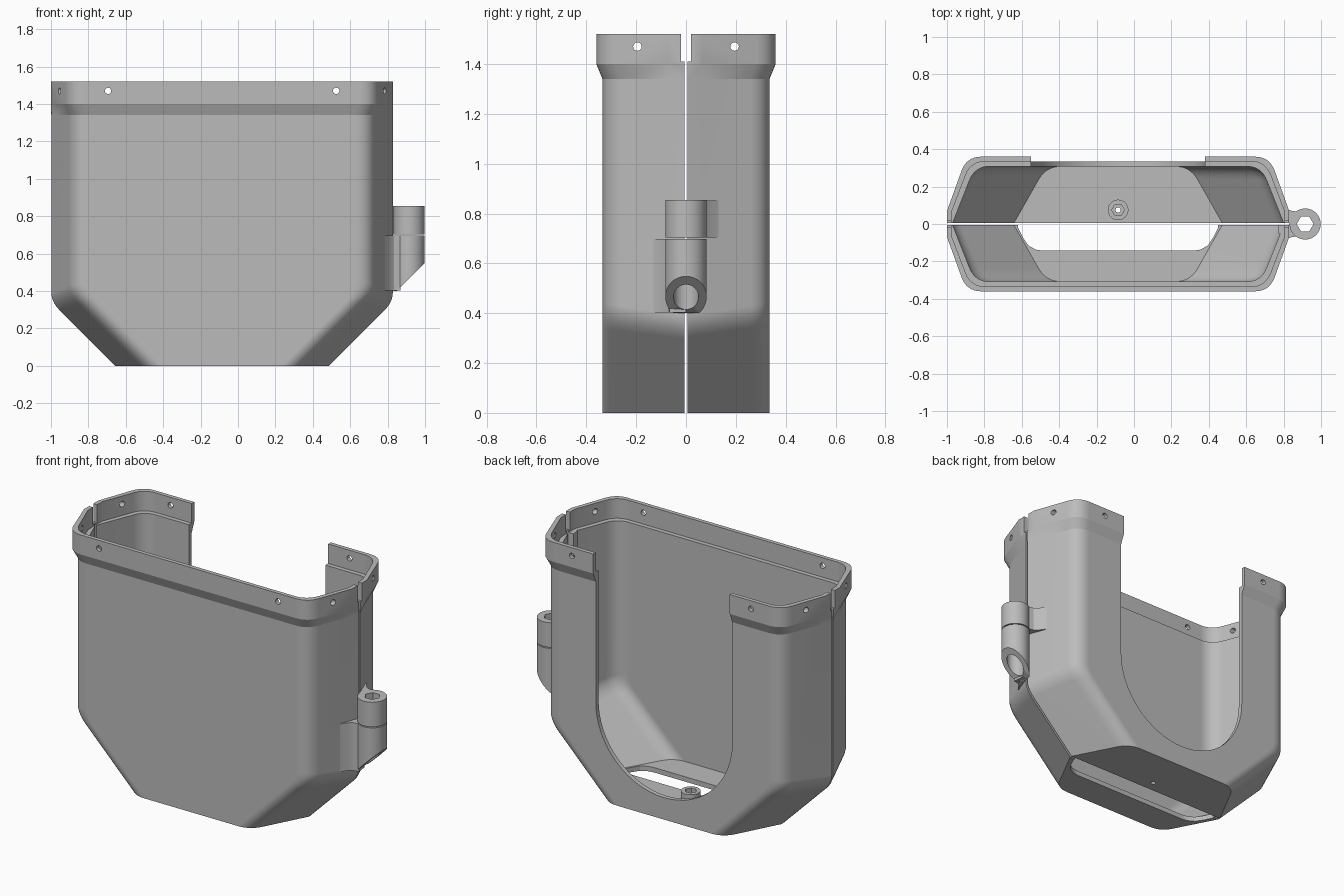
import bpy, bmesh
from math import sin, cos, pi
from mathutils import Vector, Matrix

cube = bpy.data.objects.get("Cube")
if cube:
    bpy.data.objects.remove(cube, do_unlink=True)

CX = -0.085     # centre of the shell along x
GAP = 0.006     # half of the slit between the two halves

grey = bpy.data.materials.new("plain_grey")
grey.use_nodes = True
grey.diffuse_color = (0.5, 0.5, 0.5, 1)
grey.node_tree.nodes["Principled BSDF"].inputs["Base Color"].default_value = (0.5, 0.5, 0.5, 1)


def finish(bm, name):
    bmesh.ops.recalc_face_normals(bm, faces=bm.faces)
    mesh = bpy.data.meshes.new(name)
    bm.to_mesh(mesh)
    bm.free()
    mesh.materials.append(grey)
    ob = bpy.data.objects.new(name, mesh)
    bpy.context.collection.objects.link(ob)
    return ob


def loft(name, rings, closed=False):
    """Skin a list of equal rings; cap the ends, or join last to first."""
    bm = bmesh.new()
    loops = [[bm.verts.new(p) for p in r] for r in rings]
    pairs = list(zip(loops, loops[1:]))
    if closed:
        pairs.append((loops[-1], loops[0]))
    else:
        bm.faces.new(loops[0])
        bm.faces.new(loops[-1])
    n = len(loops[0])
    for a, b in pairs:
        for i in range(n):
            j = (i + 1) % n
            bm.faces.new((a[i], a[j], b[j], b[i]))
    return finish(bm, name)


def prism(name, pts, lo, hi, axis="z"):
    place = {"x": lambda a, b, h: (h, a, b),
             "y": lambda a, b, h: (a, h, b),
             "z": lambda a, b, h: (a, b, h)}[axis]
    return loft(name, [[place(a, b, h) for a, b in pts] for h in (lo, hi)])


def box(x0, x1, y0, y1, z0, z1, name="cutter"):
    return prism(name, [(x0, y0), (x1, y0), (x1, y1), (x0, y1)], z0, z1)


def circle(cx, cy, r, n=32, start=0.0, sweep=2 * pi):
    return [(cx + r * cos(start + sweep * i / n), cy + r * sin(start + sweep * i / n))
            for i in range(n)]


def cut(ob, cutter):
    cutter.hide_render = True
    mod = ob.modifiers.new("cut", "BOOLEAN")
    mod.operation = "DIFFERENCE"
    mod.solver = "EXACT"
    mod.object = cutter
    with bpy.context.temp_override(object=ob, active_object=ob, selected_objects=[ob]):
        bpy.ops.object.modifier_apply(modifier=mod.name)
    bpy.data.objects.remove(cutter, do_unlink=True)


def bezier(a, b, c, t):
    return a.lerp(b, t).lerp(b.lerp(c, t), t)


def ring(tip, corner, hy, z, rise=0.0, clip=9.0, d=0.08):
    """Stretched hexagon with rounded corners; z climbs by rise away from the tips."""
    a, c = Vector((tip, 0)), Vector((corner, hy))
    start, end = c + (a - c).normalized() * d, c - Vector((d, 0))
    q = [a, a.lerp(c, 0.07 / hy)] + [bezier(start, c, end, i / 8) for i in range(9)]
    q = [(min(p.x, clip), p.y) for p in q]
    pts = (q + [(-x, y) for x, y in reversed(q)] + [(-x, -y) for x, y in q[1:]]
           + [(x, -y) for x, y in reversed(q[1:])])
    return [Vector((x + CX, y, z + rise * abs(y) / hy)) for x, y in pts]


def soft_edge(low, edge):
    """Rings that round the edge between the sloped base and the wall."""
    up = Vector((0, 0, 0.05))
    return [[bezier(e.lerp(l, 0.13), e, e + up, i / 5) for l, e in zip(low, edge)]
            for i in range(6)]


def shell(name):
    base, floor = ring(0.575, 0.40, 0.335, 0), ring(0.56, 0.385, 0.308, 0.03)
    outer = [base] + soft_edge(base, ring(0.915, 0.79, 0.335, 0.34, 0.05))
    outer += [ring(0.915, 0.79, 0.335, 1.34),
              ring(0.94, 0.81, 0.36, 1.40, clip=0.915),
              ring(0.94, 0.81, 0.36, 1.52, clip=0.915)]
    inner = [floor] + soft_edge(floor, ring(0.887, 0.765, 0.308, 0.355, 0.05))
    inner += [ring(0.887, 0.765, 0.308, 1.40),
              ring(0.915, 0.787, 0.335, 1.40, clip=0.89),
              ring(0.915, 0.787, 0.335, 1.52, clip=0.89)]
    return loft(name, outer + inner[::-1])


# Two half shells, split along the middle, with fixing holes in the rim
halves = []
for name, side in (("front_shell", -1), ("back_shell", 1)):
    half = shell(name)
    y0, y1 = sorted((side * GAP, -side))
    cut(half, box(-2, 2, y0, y1, -1, 2))
    cut(half, box(-2, 2, -0.02, 0.02, 1.41, 2))
    for x in (-0.695, 0.525):
        cut(half, prism("cutter", circle(x, 1.47, 0.017, 16), -1, 1, "y"))
    cut(half, prism("cutter", circle(side * 0.195, 1.47, 0.017, 16), -2, 2, "x"))
    halves.append(half)
front, back = halves

# Slot in the floor of the front half
slot = [(0.535, 0.1), (0.535, -0.02), (0.51, -0.07), (0.48, -0.115), (0.44, -0.137), (0.40, -0.143)]
slot = [(x + CX, y) for x, y in slot] + [(CX - x, y) for x, y in reversed(slot)]
cut(front, prism("cutter", slot, -0.1, 0.06))

# Tall U-shaped opening in the back wall
u_shape = [(CX + 0.465, 2), (CX - 0.465, 2)] + circle(CX, 0.6, 0.465, 32, pi, pi) + [(CX + 0.465, 0.6)]
cut(back, prism("cutter", u_shape, 0.29, 0.6, "y"))
cut(back, prism("cutter", circle(CX, 0.075, 0.014, 16), -0.1, 0.1))


def tube(name, cx, cy, r, bore, z0, z1, sides=48, hexagon=False):
    """Tube whose lower end height may depend on x; bore round or six-sided."""
    def wall(rad, flat):
        pts = []
        for i in range(sides):
            a = 2 * pi * i / sides
            k = rad * cos(pi / 6) / cos((a % (pi / 3)) - pi / 6) if flat else rad
            pts.append((cx + k * cos(a), cy + k * sin(a)))
        return pts
    o, b = wall(r, False), wall(bore, hexagon)
    low = z0 if callable(z0) else (lambda x: z0)
    return loft(name, [[(x, y, low(x)) for x, y in o], [(x, y, z1) for x, y in o],
                       [(x, y, z1) for x, y in b], [(x, y, low(x)) for x, y in b]], closed=True)


parts = halves + [
    # Screw boss on the floor
    tube("screw_boss", CX, 0.075, 0.055, 0.034, 0.028, 0.08, hexagon=True),
    # Side barrel in two stacked pieces, the lower one cut at a slant
    tube("upper_barrel", 0.915, 0, 0.083, 0.045, 0.703, 0.855, hexagon=True),
    tube("lower_barrel", 0.915, 0, 0.083, 0.05,
         lambda x: 0.40 + max(0, x - 0.85), 0.697),
    # Narrow strip inside the seam
    box(0.772, 0.805, -0.05, -GAP, 0.42, 1.40, "seam_strip"),
]

# Curved webs joining each barrel piece to its half
web = [(0.785, 0.13), (0.812, 0.09), (0.835, 0.072), (0.87, 0.066), (0.862, 0.0),
       (0.838, 0.0), (0.825, GAP), (0.80, GAP)]
parts.append(prism("upper_web", web, 0.703, 0.853))
parts.append(prism("lower_web", [(x, -y) for x, y in web], 0.402, 0.697))

# Smooth rounded corners, crisp edges
for ob in bpy.context.selected_objects:
    ob.select_set(False)
for ob in parts:
    ob.select_set(True)
bpy.context.view_layer.objects.active = front
bpy.ops.object.shade_smooth_by_angle(angle=0.36)
for ob in parts:
    mod = ob.modifiers.new("even_shading", "WEIGHTED_NORMAL")
    mod.keep_sharp = True
